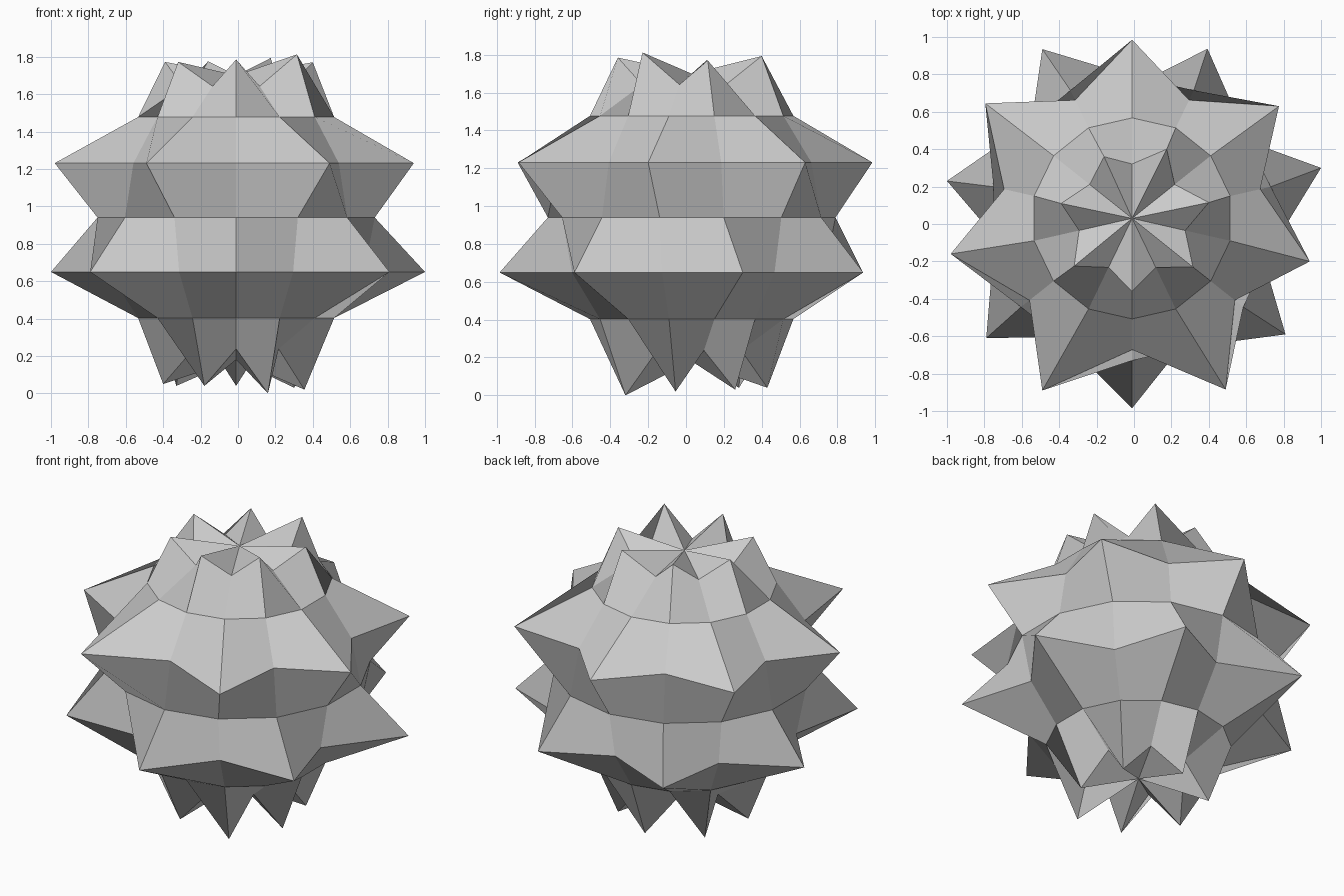
import bpy, bmesh
from mathutils import Vector

if "Cube" in bpy.data.objects:
    bpy.data.objects.remove(bpy.data.objects["Cube"])

CENTRE = Vector((-0.01, 0.03, 0.94))
RADIUS = 0.76

# Slightly irregular spike tips: seven per ring, on every other ring vertex
upper_wide = [(-.01, .985), (.775, .63), (.94, -.20), (.49, -.885),
              (-.49, -.89), (-.98, -.16), (-.795, .645)]
lower_wide = [(-.01, -.985), (.81, -.59), (1.0, .30), (.393, .937),
              (-.49, .935), (-1.0, .23), (-.79, -.61)]
crown = [(-.01, -.36, 1.785), (.315, -.23, 1.812), (.40, .115, 1.77), (.175, .40, 1.793),
         (-.16, .36, 1.775), (-.39, .11, 1.772), (-.32, -.225, 1.772)]
foot = [(-.01, .43, .04), (.30, .26, .03), (.355, -.055, .02), (.16, -.32, 0.0),
        (-.18, -.33, .04), (-.40, -.06, .05), (-.33, .28, .04)]

# Faceted body: 14-sided ball with 8 rings
bm = bmesh.new()
bmesh.ops.create_uvsphere(bm, u_segments=14, v_segments=8, radius=RADIUS)
bmesh.ops.translate(bm, verts=bm.verts, vec=CENTRE)
rest = {v: v.co.copy() for v in bm.verts}


def pull_spikes(ring_z, tips):
    """Pull the ring vertex facing each tip out to that tip."""
    ring = [v for v, co in rest.items() if abs(co.z - ring_z) < 0.03]
    for tip in tips:
        z = tip[2] if len(tip) == 3 else rest[ring[0]].z
        target = Vector((tip[0], tip[1], z))
        aim = (target - CENTRE).xy.normalized()
        best = max(ring, key=lambda v: (rest[v] - CENTRE).xy.dot(aim))
        best.co = target


pull_spikes(1.23, upper_wide)
pull_spikes(0.65, lower_wide)
pull_spikes(1.642, crown)
pull_spikes(0.238, foot)

mesh = bpy.data.meshes.new("spiky_ball")
bm.to_mesh(mesh)
bm.free()
bpy.context.collection.objects.link(bpy.data.objects.new("spiky_ball", mesh))
